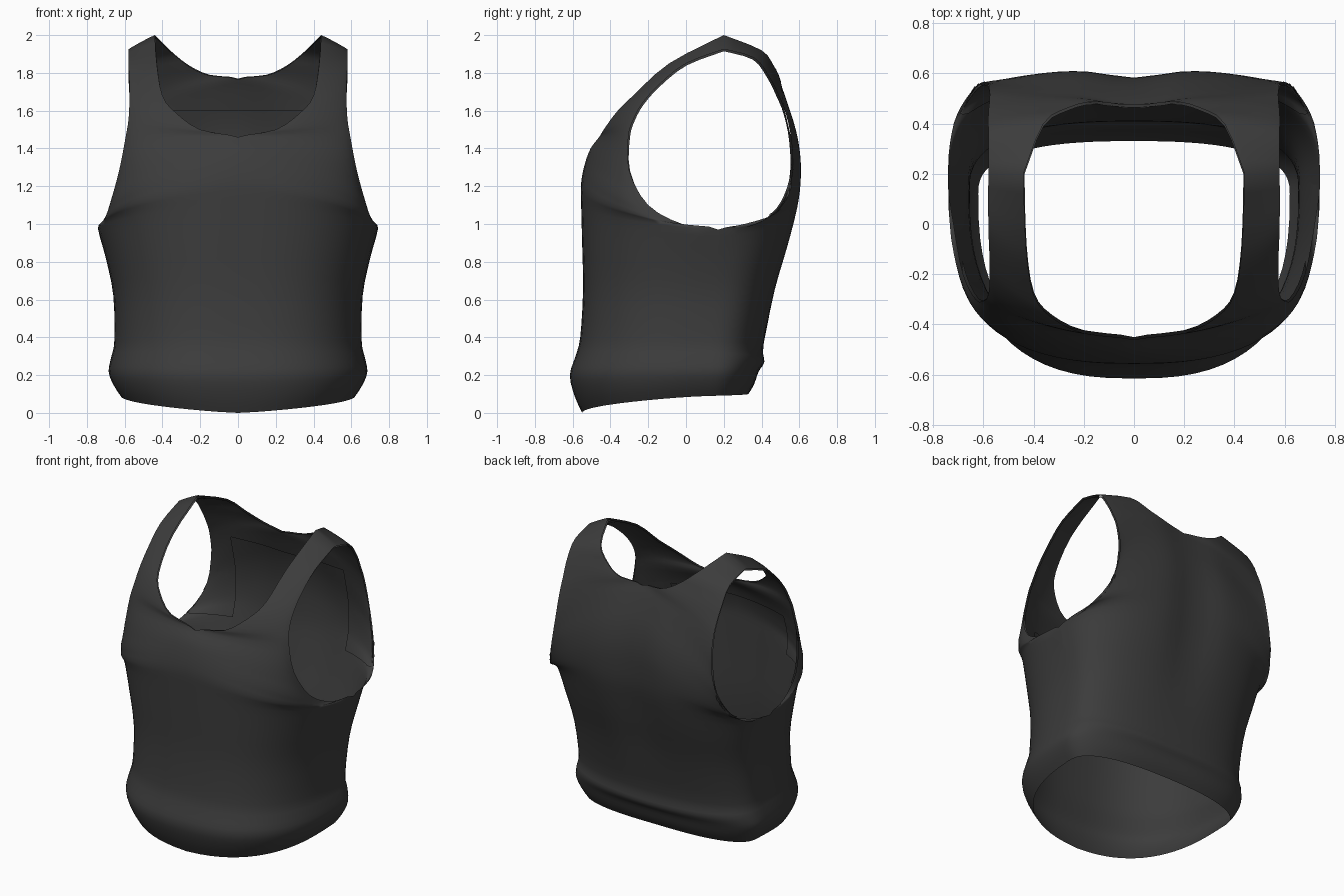
import bpy, bmesh, math
from mathutils import Vector

cube = bpy.data.objects.get("Cube")
if cube:
    bpy.data.objects.remove(cube)

STEPS = 3      # rows between two guide rows
COLS = 18      # columns from centre line to side
FULL = 0.77    # roundness of the cross-section

# Side seam from hem to underarm, shared by both panels
SEAM = [(.62, .12, .09), (.66, .12, .15), (.685, .13, .22), (.67, .13, .3),
        (.655, .13, .38), (.66, .15, .62), (.70, .16, .82), (.74, .17, .97)]
SHOULDER_IN, SHOULDER_OUT = (.44, .2, 2.0), (.58, .2, 1.925)

# Inner edges: centre line, then neckline. Outer edges: seam, then armhole.
FRONT_IN = [(0, -.55, 0), (0, -.59, .09), (0, -.615, .2), (0, -.585, .3),
            (0, -.56, .4), (0, -.545, .65), (0, -.55, .9), (0, -.555, 1.1),
            (0, -.555, 1.22), (0, -.535, 1.32), (0, -.505, 1.4), (0, -.46, 1.46),
            (.2, -.435, 1.5), (.33, -.37, 1.59), (.4, -.28, 1.68),
            (.43, -.09, 1.85), SHOULDER_IN]
FRONT_OUT = SEAM + [(.715, -.02, 1.0), (.68, -.2, 1.1), (.63, -.3, 1.28),
                    (.595, -.305, 1.46), (.58, -.28, 1.55), (.575, -.23, 1.64),
                    (.575, -.14, 1.74), (.58, 0, 1.85), SHOULDER_OUT]
BACK_IN = [(0, .33, .1), (0, .36, .15), (0, .385, .22), (0, .415, .27),
           (0, .41, .36), (0, .475, .65), (0, .55, .9), (0, .6, 1.1),
           (0, .615, 1.25), (0, .615, 1.4), (0, .59, 1.55), (0, .54, 1.7),
           (0, .51, 1.77), (.15, .5, 1.79), (.26, .465, 1.84),
           (.36, .4, 1.92), SHOULDER_IN]
BACK_OUT = SEAM + [(.725, .33, .985), (.68, .46, 1.06), (.625, .55, 1.2),
                   (.585, .565, 1.4), (.575, .53, 1.58), (.575, .49, 1.68),
                   (.58, .44, 1.78), (.58, .36, 1.88), SHOULDER_OUT]
# How strongly each row bulges like a rounded body section
FRONT_BULGE = [1] * 9 + [.9, .7, .5, .4, .3, .25, .2, .15]
BACK_BULGE = [1] * 9 + [.95, .9, .8, .6, .4, .3, .2, .15]


def spline(points):
    """Smooth curve through guide points, kept on the model's left half."""
    pts = [Vector(p) for p in points]
    out = []
    for i in range(len(pts) - 1):
        a, b, c, d = (pts[max(0, min(j, len(pts) - 1))] for j in range(i - 1, i + 3))
        for s in range(STEPS):
            t = s / STEPS
            p = b + (c - a) * (t / 2) + (a * 2 - b * 5 + c * 4 - d) * (t * t / 2) \
                + (b * 3 - a - c * 3 + d) * (t ** 3 / 2)
            p.x = max(p.x, 0)
            out.append(p)
    return out + [pts[-1]]


def panel(bm, inner, outer, bulge, groove):
    """Quad grid between an inner and an outer edge."""
    grid = []
    for r, (a, b) in enumerate(zip(spline(inner), spline(outer))):
        i, f = divmod(r, STEPS)
        k = bulge[i] + (bulge[min(i + 1, len(bulge) - 1)] - bulge[i]) * f / STEPS
        row = []
        for c in range(COLS + 1):
            t = c / COLS
            u = math.sin(t * math.pi / 2) ** FULL
            v = max(math.cos(t * math.pi / 2), 0) ** FULL
            p = a.lerp(b, t)
            arc = Vector((a.x + (b.x - a.x) * u, b.y + (a.y - b.y) * v, p.z))
            p = p.lerp(arc, k)
            depth = groove * min(max((p.z - .5) * 2, 0), 1)
            p.y -= depth * math.exp(-(p.x / .15) ** 2)
            row.append(bm.verts.new(p))
        grid.append(row)
    for low, high in zip(grid, grid[1:]):
        for c in range(COLS):
            bm.faces.new((low[c], low[c + 1], high[c + 1], high[c]))


def half_top():
    bm = bmesh.new()
    panel(bm, FRONT_IN, FRONT_OUT, FRONT_BULGE, 0)
    panel(bm, BACK_IN, BACK_OUT, BACK_BULGE, .035)
    bmesh.ops.remove_doubles(bm, verts=bm.verts, dist=.0005)
    bmesh.ops.recalc_face_normals(bm, faces=bm.faces)
    front = min(bm.faces, key=lambda f: f.calc_center_median().y)
    if front.normal.y > 0:
        bmesh.ops.reverse_faces(bm, faces=bm.faces)
    bm.normal_update()
    return bm


def finish(bm, name, mat):
    mesh = bpy.data.meshes.new(name)
    bm.to_mesh(mesh)
    bm.free()
    mesh.materials.append(mat)
    for poly in mesh.polygons:
        poly.use_smooth = True
    obj = bpy.data.objects.new(name, mesh)
    bpy.context.collection.objects.link(obj)
    mirror = obj.modifiers.new("Mirror", 'MIRROR')
    mirror.merge_threshold = .002
    return obj


# Charcoal cloth
cloth = bpy.data.materials.new("charcoal_cloth")
cloth.use_nodes = True
shade = (.045, .045, .045, 1)
cloth.diffuse_color = shade
bsdf = cloth.node_tree.nodes["Principled BSDF"]
bsdf.inputs["Base Color"].default_value = shade
bsdf.inputs["Roughness"].default_value = .9

# Outer garment
finish(half_top(), "tank_top", cloth)

# Inner facing behind the neckline, straps and armholes
bm = half_top()
for vert in bm.verts:
    shift = vert.normal * .012
    if vert.co.x < .001:
        shift.x = 0
    vert.co -= shift
for point, normal in (((0, 0, 1.6), (0, 0, 1)), ((0, 0, 1.32), (0, 0, 1)),
                      ((0, 0, 1.05), (0, 0, 1)), ((.42, 0, 0), (1, 0, 0))):
    bmesh.ops.bisect_plane(bm, geom=bm.verts[:] + bm.edges[:] + bm.faces[:],
                           plane_co=point, plane_no=normal)


def is_facing(face):
    c = face.calc_center_median()
    return c.z > (1.6 if c.y > .2 else 1.32) or (c.x > .42 and c.z > 1.05)


bmesh.ops.delete(bm, geom=[f for f in bm.faces if not is_facing(f)], context='FACES')
finish(bm, "inner_facing", cloth)
